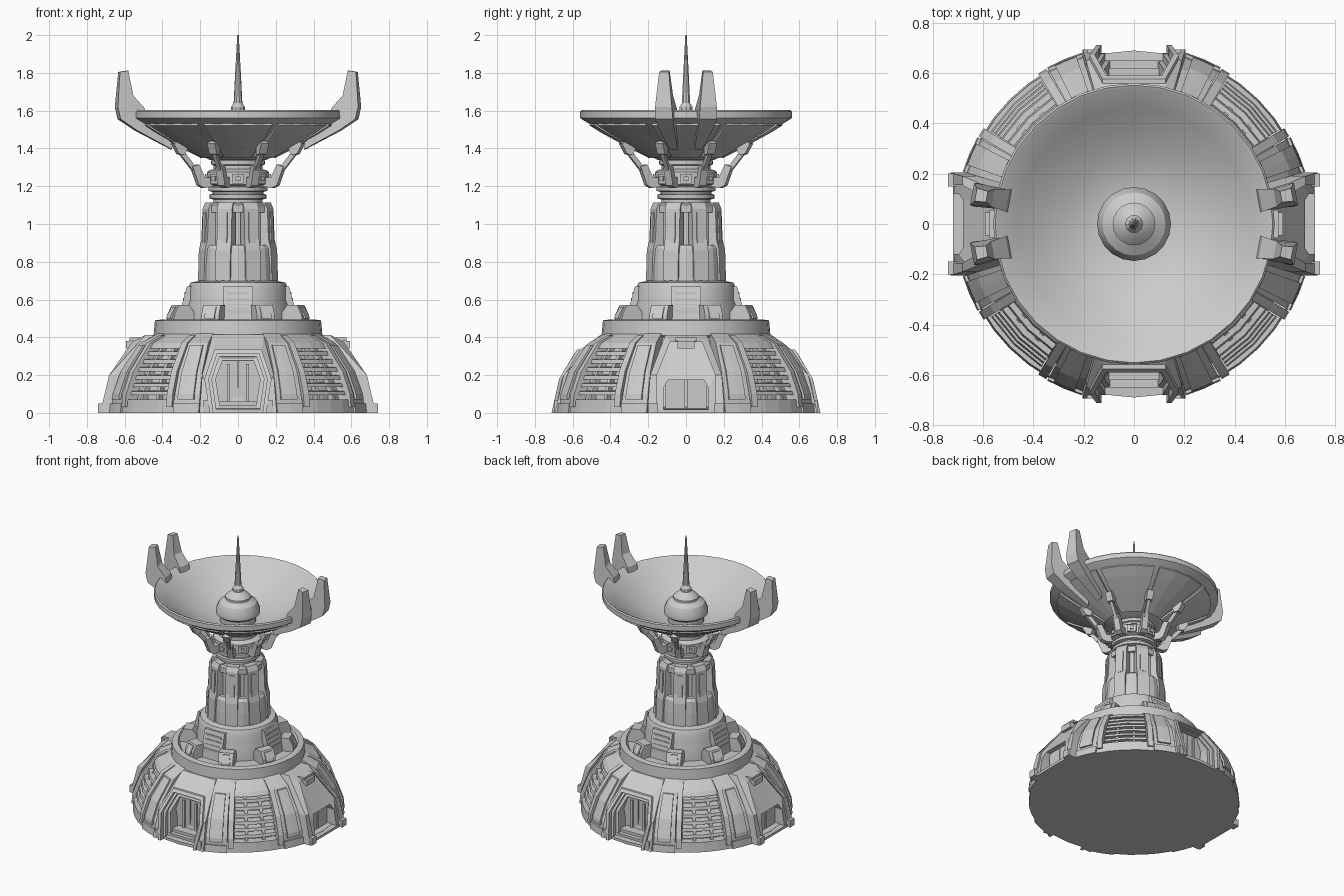
import bpy, bmesh
from math import sin, cos, radians, pi

if "Cube" in bpy.data.objects:
    bpy.data.objects.remove(bpy.data.objects["Cube"])

QUAD = [0, 90, 180, 270]
OCT = [22.5 + 45 * k for k in range(8)]
FRONT_BACK, SIDES = [90, 270], [0, 180]


def build(name, verts, faces, angles=(0,), smooth=False):
    """One object holding copies of a part turned about z; local +x is outward."""
    bm = bmesh.new()
    for a in angles:
        c, s = cos(radians(a)), sin(radians(a))
        vs = [bm.verts.new((x * c - y * s, x * s + y * c, z)) for x, y, z in verts]
        for f in faces:
            bm.faces.new([vs[i] for i in f])
    bmesh.ops.remove_doubles(bm, verts=bm.verts, dist=1e-5)
    bmesh.ops.recalc_face_normals(bm, faces=bm.faces)
    me = bpy.data.meshes.new(name)
    bm.to_mesh(me)
    bm.free()
    if smooth:
        me.shade_smooth()
        me.set_sharp_from_angle(angle=radians(28))
    ob = bpy.data.objects.new(name, me)
    bpy.context.collection.objects.link(ob)
    return ob


def lathe(name, prof, n=32, smooth=True):
    """Profile (r, z) running from axis to axis, turned all the way round."""
    m = len(prof)
    v = [(r * cos(2 * pi * k / n), r * sin(2 * pi * k / n), z) for k in range(n) for r, z in prof]
    f = []
    for k in range(n):
        a, b = k * m, (k + 1) % n * m
        for i in range(m - 1):
            q = [a + i, b + i, b + i + 1, a + i + 1]
            if prof[i][0] == 0:
                q.remove(b + i)
            if prof[i + 1][0] == 0:
                q.remove(b + i + 1)
            f.append(q)
    return build(name, v, f, smooth=smooth)


def sector(name, prof, a0, a1, angles, steps=2):
    """Closed profile (r, z) swept over part of a turn."""
    m = len(prof)
    v = []
    for k in range(steps + 1):
        a = radians(a0 + (a1 - a0) * k / steps)
        v += [(r * cos(a), r * sin(a), z) for r, z in prof]
    f = [list(range(m)), list(range(steps * m, steps * m + m))]
    for k in range(steps):
        for i in range(m):
            j = (i + 1) % m
            f.append([k * m + i, k * m + j, k * m + m + j, k * m + m + i])
    return build(name, v, f, angles)


def fin(name, pts, angles, w=None, off=0):
    """Upright plate: outline (r, z[, half width]) given thickness across."""
    m = len(pts)
    v = [(p[0], off + s * (w or p[2]), p[1]) for s in (-1, 1) for p in pts]
    f = [list(range(m)), list(range(m, 2 * m))]
    f += [[i, (i + 1) % m, m + (i + 1) % m, m + i] for i in range(m)]
    return build(name, v, f, angles)


def box(name, r0, r1, w, z0, z1, angles, off=0):
    return fin(name, [(r0, z0), (r1, z0), (r1, z1), (r0, z1)], angles, w, off)


WALL = [(.70, 0), (.69, .1), (.645, .22), (.54, .37), (.445, .42)]


def wall(z):
    for (r0, z0), (r1, z1) in zip(WALL, WALL[1:]):
        if z <= z1:
            return r0 + (r1 - r0) * (z - z0) / (z1 - z0)
    return WALL[-1][0]


def band(z0, z1, inner, outer):
    zs = [z0] + [z for r, z in WALL if z0 < z < z1] + [z1]
    return [(wall(z) + outer, z) for z in zs] + [(wall(z) + inner, z) for z in reversed(zs)]


def frame(name, out, inn, depth, offset, angles):
    """Door surround that follows the sloping wall; half outlines (y, z)."""
    full = lambda h: [(-y, z) for y, z in h] + [(y, z) for y, z in reversed(h)]
    o, i = full(out), full(inn)
    n = len(o)
    v = [(wall(z) + d, y, z) for d in (offset, offset - depth) for p in (o, i) for y, z in p]
    f = [[0, n, 3 * n, 2 * n], [n - 1, 2 * n - 1, 4 * n - 1, 3 * n - 1]]
    for k in range(n - 1):
        for a, b in ((0, n), (n, 3 * n), (3 * n, 2 * n), (2 * n, 0)):
            f.append([a + k, a + k + 1, b + k + 1, b + k])
    return build(name, v, f, angles)


# Base: solid core, skirt and wall panels
lathe("base_core", [(0, 0), (.69, 0), (.69, .02), (.56, .03), (.53, .2), (.42, .41), (0, .41)])
for side, a in (("a", 17), ("b", 61)):
    sector("wall_panel_" + side, band(0, .42, -.13, 0), a, a + 12, QUAD)
    sector("panel_plate_" + side, band(.07, .36, -.02, .012), a + 2, a + 9.5, QUAD)
    sector("panel_foot_" + side, band(0, .05, -.05, .012), a, a + 12, QUAD)

# Louvred bays on the diagonals
sector("bay_back", band(0, .42, -.13, -.06), 29, 61, QUAD, 4)
sector("bay_skirt", band(0, .07, -.1, 0), 29, 61, QUAD, 4)
sector("bay_lintel", band(.34, .42, -.1, -.005), 29, 61, QUAD, 4)
for k in range(6):
    z = .1 + k * .042
    r = wall(z)
    sector(f"louvre_{k + 1}", [(r - .09, z), (r - .012, z - .006), (r - .018, z + .014), (r - .09, z + .02)],
           33, 57, QUAD, 2)
for side, a in (("left", 31), ("right", 59)):
    fin("bay_rib_" + side, band(.03, .41, -.1, .012), [q + a for q in QUAD], .018)
fin("bay_strut", band(.06, .36, -.08, -.028), [q + d for q in QUAD for d in (40, 50)], .01)

# Front and back gates: nested hexagonal surrounds, door leaves, steps
h0 = [(.205, 0), (.19, .2), (.135, .415)]
h1 = [(.15, 0), (.178, .18), (.125, .335)]
h2 = [(.13, 0), (.155, .18), (.11, .315)]
h3 = [(.112, 0), (.138, .18), (.098, .298)]
h4 = [(.09, 0), (.118, .18), (.082, .278)]
frame("gate_surround", h0, h1, .14, -.005, FRONT_BACK)
frame("gate_trim", h1, h2, .12, .012, FRONT_BACK)
frame("gate_inner", h2, h3, .1, -.02, FRONT_BACK)
frame("gate_jamb", h3, h4, .08, -.045, FRONT_BACK)
for s in (-1, 1):
    box("gate_leaf", .5, .55, .058, .03, .3, FRONT_BACK, s * .061)
    box("gate_leaf_rib", .5, .562, .008, .05, .26, FRONT_BACK, s * .05)
    box("gate_post", .62, .695, .024, 0, .065, FRONT_BACK, s * .162)
for k in range(3):
    box(f"gate_step_{k + 1}", .53, .68 - k * .03, .105, 0, .02 * (k + 1), FRONT_BACK)

# Side bunkers with low doors and a window box
b0 = [(.205, 0), (.19, .2), (.11, .412)]
b1 = [(.155, 0), (.155, .2), (.085, .375)]
b2 = [(.12, 0), (.12, .13), (.095, .175)]
frame("bunker_edge", b0, b1, .16, .03, SIDES)
frame("bunker_face", b1, b2, .14, .018, SIDES)
for s in (-1, 1):
    box("bunker_leaf", .55, .645, .052, .015, .18, SIDES, s * .056)
    box("bunker_post", .66, .74, .026, 0, .05, SIDES, s * .175)
box("bunker_sill", .6, .72, .15, 0, .018, SIDES)
box("bunker_window", .5, .592, .045, .34, .38, SIDES)
box("bunker_window_hood", .48, .575, .055, .38, .398, SIDES)

# Ring, sunken deck and drum
lathe("deck_ring", [(0, .40), (.43, .40), (.447, .41), (.44, .49), (.40, .495), (.385, .475), (0, .475)])
fin("deck_block", [(.25, .47), (.39, .47), (.385, .52), (.36, .57), (.30, .57), (.27, .53), (.25, .53)], OCT, .05)
fin("deck_block_cap", [(.31, .5), (.40, .5), (.395, .515), (.372, .56), (.31, .56)], OCT, .028)
lathe("drum", [(0, .47), (.28, .47), (.275, .57), (.265, .60), (.265, .66), (.25, .69), (.2, .70), (0, .70)])
fin("vent_housing", [(.2, .47), (.31, .47), (.3, .56), (.27, .67), (.2, .67)], QUAD, .08)
for k in range(4):
    z = .53 + k * .032
    r = .312 - (z - .5) * .23
    box(f"vent_slat_{k + 1}", .25, r, .062, z, z + .015, QUAD)

# Column: core, lower sleeve plates, pillars, windows
lathe("column_core", [(0, .69), (.17, .69), (.16, .88), (.14, .9), (.135, 1.1), (0, 1.1)], 24)
sector("sleeve_plate", [(.14, .69), (.21, .69), (.207, .79), (.2, .87), (.185, .89), (.14, .89)], -20, 20,
       [45 * k for k in range(8)])
fin("column_pillar", [(.12, .70), (.212, .70), (.207, .86), (.192, .92), (.186, 1.08), (.17, 1.115), (.12, 1.115)],
    OCT, .042)
fin("pillar_strip", [(.15, .9), (.2, .9), (.194, 1.06), (.15, 1.06)], OCT, .018)
sector("column_cap", [(.12, 1.06), (.178, 1.06), (.178, 1.1), (.165, 1.11), (.12, 1.11)], -14, 14,
       [45 * k for k in range(8)], 1)
box("column_slot_bar", .12, .155, .012, .88, 1.07, [45 * k for k in range(8)])

# Neck rings and collar
lathe("neck", [(0, 1.09), (.13, 1.09), (.13, 1.13), (.15, 1.135), (.15, 1.155), (.135, 1.16), (.135, 1.17),
               (.155, 1.175), (.155, 1.195), (.14, 1.2), (.165, 1.21), (.165, 1.275), (.15, 1.285), (.13, 1.29),
               (.13, 1.31), (.142, 1.315), (.142, 1.335), (.13, 1.34), (.13, 1.37), (0, 1.37)])
box("collar_bolt_plate", .14, .175, .03, 1.215, 1.265, [45 * k for k in range(8)])
box("collar_bolt", .16, .185, .012, 1.228, 1.252, [45 * k for k in range(8)])

# Eight elbow arms holding the dish
fin("arm_elbow", [(.14, 1.25), (.195, 1.245), (.23, 1.315), (.268, 1.305), (.23, 1.205), (.2, 1.19), (.14, 1.2)],
    OCT, .02)
fin("arm_rod", [(.235, 1.29), (.335, 1.41), (.36, 1.4), (.26, 1.28)], OCT, .011)
fin("arm_pad", [(.31, 1.365), (.295, 1.41), (.35, 1.44), (.375, 1.425), (.345, 1.37)], OCT, .022)

# Dish bowl and its underside plates
lathe("dish", [(0, 1.34), (.15, 1.34), (.32, 1.425), (.45, 1.495), (.545, 1.55), (.56, 1.56), (.56, 1.595),
               (.552, 1.603), (.54, 1.598), (.46, 1.535), (.37, 1.475), (.28, 1.425), (.2, 1.395), (.13, 1.38), (0, 1.38)])
sector("dish_plate", [(.19, 1.37), (.2, 1.35), (.32, 1.412), (.45, 1.482), (.515, 1.522), (.51, 1.54)], -20.5, 20.5,
       [45 * k for k in range(8)], 3)

# Rim fins in pairs on each side
fin("rim_fin", [(.36, 1.395, .022), (.55, 1.495, .04), (.64, 1.555, .048), (.655, 1.62, .045), (.64, 1.805, .026),
                (.595, 1.812, .022), (.57, 1.68, .036), (.51, 1.612, .045), (.5, 1.55, .045), (.36, 1.43, .022)],
    [-10.5, 10.5, 169.5, 190.5])

# Hub and spire
lathe("hub", [(0, 1.36), (.12, 1.36), (.12, 1.42), (.147, 1.44), (.147, 1.475), (.125, 1.52), (.085, 1.545),
              (.085, 1.56), (.06, 1.585), (.035, 1.6), (0, 1.6)], 20)
lathe("spire", [(0, 1.58), (.036, 1.59), (.036, 1.62), (.023, 1.64), (.015, 1.8), (.004, 2.0), (0, 2.0)], 10)
